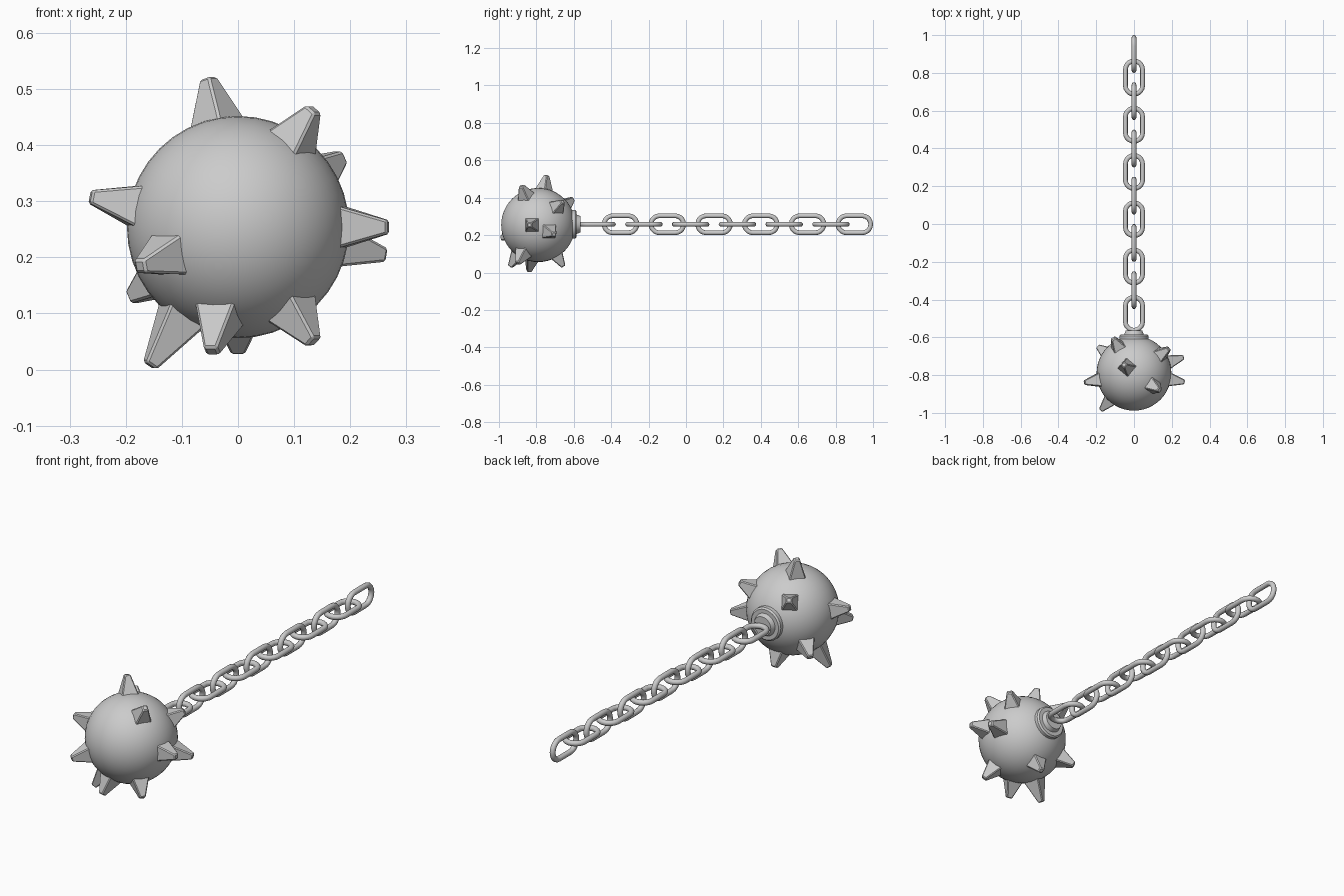
import bpy, bmesh, math
from mathutils import Vector, Matrix

cube = bpy.data.objects.get("Cube")
if cube:
    bpy.data.objects.remove(cube, do_unlink=True)

steel = bpy.data.materials.new("grey steel")
steel.use_nodes = True
GREY = (0.6, 0.6, 0.6, 1)
steel.diffuse_color = GREY
steel.node_tree.nodes["Principled BSDF"].inputs["Base Color"].default_value = GREY

CENTER = Vector((0, -0.79, 0.254))
BALL_R = 0.198
CHAIN_Z = 0.258


def add_object(name, bm, smooth=True):
    bmesh.ops.recalc_face_normals(bm, faces=bm.faces)
    mesh = bpy.data.meshes.new(name)
    bm.to_mesh(mesh)
    bm.free()
    mesh.materials.append(steel)
    obj = bpy.data.objects.new(name, mesh)
    bpy.context.collection.objects.link(obj)
    if smooth:
        bpy.ops.object.select_all(action='DESELECT')
        obj.select_set(True)
        bpy.context.view_layer.objects.active = obj
        bpy.ops.object.shade_smooth_by_angle(angle=math.radians(35))
    return obj


# Ball, with its poles along the chain axis
TO_Y = Matrix.Rotation(-math.pi / 2, 4, 'X')
bm = bmesh.new()
bmesh.ops.create_uvsphere(bm, u_segments=40, v_segments=24, radius=BALL_R,
                          matrix=Matrix.Translation(CENTER) @ TO_Y)
add_object("ball", bm)

# Collar: a lathed profile (radius, y) facing the chain
bm = bmesh.new()
profile = [(0, -0.64), (0.077, -0.64), (0.077, -0.592), (0.07, -0.585),
           (0.052, -0.585), (0.044, -0.565), (0, -0.565)]
points = [bm.verts.new((r, y, 0)) for r, y in profile]
edges = [bm.edges.new(pair) for pair in zip(points, points[1:])]
bmesh.ops.spin(bm, geom=points + edges, cent=(0, 0, 0), axis=(0, 1, 0),
               angle=2 * math.pi, steps=32)
bmesh.ops.remove_doubles(bm, verts=bm.verts, dist=0.0001)
bmesh.ops.translate(bm, verts=bm.verts, vec=(0, 0, CHAIN_Z))
add_object("collar", bm)

# Spikes: tapered square studs, placed by their tip offset from the ball centre
tips = [
    (-0.053, 0.045, 0.265), (0.135, -0.09, 0.21), (0.185, 0.13, 0.125),
    (0.268, -0.047, 0), (0.262, 0.085, -0.05), (-0.263, -0.05, 0.054),
    (-0.175, -0.195, -0.07), (-0.19, 0.14, -0.125), (-0.11, 0.185, 0.14),
    (-0.157, -0.05, -0.247), (-0.047, -0.15, -0.222), (0.135, -0.11, -0.205),
    (0, 0.135, -0.222),
]
BASE_DEPTH = 0.165
for number, tip in enumerate(tips, 1):
    tip = Vector(tip)
    length = tip.length - BASE_DEPTH
    bm = bmesh.new()
    bmesh.ops.create_cone(bm, cap_ends=True, segments=4, depth=length,
                          radius1=0.062, radius2=0.017,
                          matrix=Matrix.Translation((0, 0, BASE_DEPTH + length / 2))
                          @ Matrix.Rotation(math.pi / 4, 4, 'Z'))
    bmesh.ops.bevel(bm, geom=bm.edges[:], offset=0.004, segments=1, affect='EDGES')
    turn = tip.to_track_quat('Z', 'Y').to_matrix().to_4x4()
    bm.transform(Matrix.Translation(CENTER) @ turn)
    add_object(f"spike_{number}", bm, smooth=False)


# Chain link: round wire swept around a stadium path
def add_link(name, y, upright):
    wire, bend, straight, arc, sides = 0.0125, 0.0455, 0.042, 10, 12
    path = []
    for end in (1, -1):
        for i in range(arc + 1):
            a = math.pi * i / arc + (0 if end == 1 else math.pi)
            out = Vector((math.cos(a), math.sin(a), 0))
            path.append((out * bend + Vector((0, end * straight, 0)), out))
    bm = bmesh.new()
    rings = []
    for point, out in path:
        ring = []
        for s in range(sides):
            b = 2 * math.pi * s / sides
            offset = out * math.cos(b) + Vector((0, 0, math.sin(b)))
            ring.append(bm.verts.new(point + offset * wire))
        rings.append(ring)
    for i, ring in enumerate(rings):
        after = rings[(i + 1) % len(rings)]
        for s in range(sides):
            t = (s + 1) % sides
            bm.faces.new((ring[s], ring[t], after[t], after[s]))
    turn = Matrix.Rotation(math.pi / 2 if upright else 0, 4, 'Y')
    bm.transform(Matrix.Translation((0, y, CHAIN_Z)) @ turn)
    add_object(name, bm)


# Links alternate between upright and flat
for i in range(12):
    add_link(f"chain_link_{i + 1}", 0.9 - 0.125 * i, upright=i % 2 == 0)
